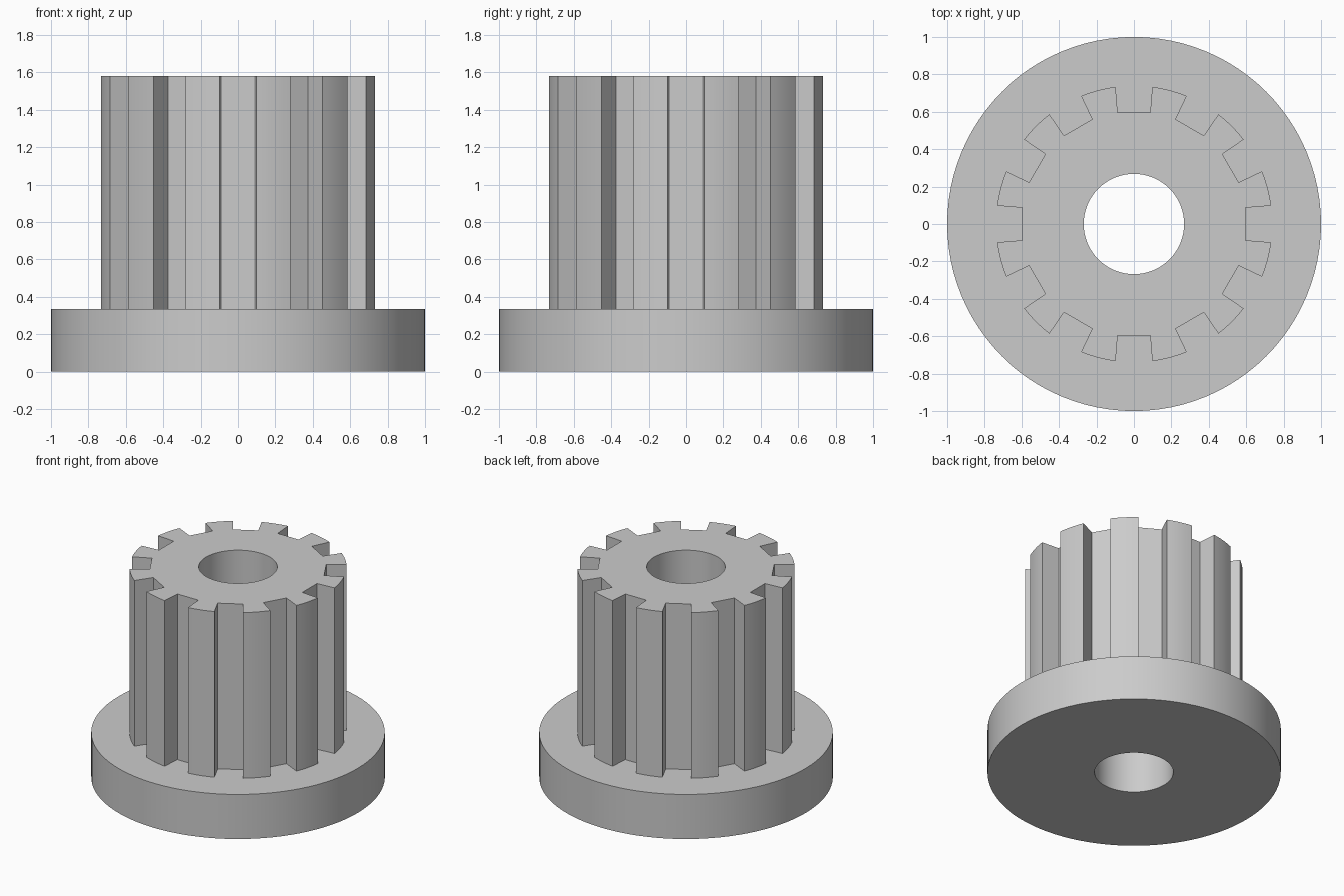
import bpy
import bmesh
from math import cos, sin, radians, pi

cube = bpy.data.objects.get("Cube")
if cube:
    bpy.data.objects.remove(cube, do_unlink=True)

TEETH = 12
BORE_R, FLANGE_R, TIP_R = 0.268, 1.0, 0.74
FLOOR_X, FLOOR_HALF = 0.596, 0.087
FLANGE_Z, TOP_Z = 0.335, 1.58


def circle(radius, count=96):
    return [(radius * cos(2 * pi * i / count), radius * sin(2 * pi * i / count))
            for i in range(count)]


def spline_outline():
    """Flat-bottomed grooves between teeth with rounded tips."""
    points = []
    for i in range(TEETH):
        turn = 2 * pi * i / TEETH
        for y in (-FLOOR_HALF, FLOOR_HALF):
            points.append((FLOOR_X * cos(turn) - y * sin(turn),
                           FLOOR_X * sin(turn) + y * cos(turn)))
        for k in range(6):
            a = turn + radians(7.6 + 14.8 * k / 5)
            points.append((TIP_R * cos(a), TIP_R * sin(a)))
    return points


bm = bmesh.new()


def ring(points, z):
    verts = [bm.verts.new((x, y, z)) for x, y in points]
    edges = [bm.edges.new((v, verts[i - 1])) for i, v in enumerate(verts)]
    return verts, edges


def wall(low, high):
    for i in range(len(low[0])):
        bm.faces.new((low[0][i - 1], low[0][i], high[0][i], high[0][i - 1]))


def cap(outer, inner):
    bmesh.ops.triangle_fill(bm, edges=outer[1] + inner[1], use_beauty=True)


# Flange, splined hub and through bore as one closed body
bore_low, bore_high = ring(circle(BORE_R), 0), ring(circle(BORE_R), TOP_Z)
rim_low, rim_high = ring(circle(FLANGE_R), 0), ring(circle(FLANGE_R), FLANGE_Z)
hub_low, hub_high = ring(spline_outline(), FLANGE_Z), ring(spline_outline(), TOP_Z)
cap(rim_low, bore_low)
cap(rim_high, hub_low)
cap(hub_high, bore_high)
wall(rim_low, rim_high)
wall(hub_low, hub_high)
wall(bore_low, bore_high)
bmesh.ops.recalc_face_normals(bm, faces=bm.faces[:])

mesh = bpy.data.meshes.new("splined_hub")
bm.to_mesh(mesh)
bm.free()
hub = bpy.data.objects.new("splined_hub", mesh)
bpy.context.collection.objects.link(hub)

# Plain grey
grey = bpy.data.materials.new("plain_grey")
grey.use_nodes = True
colour = (0.6, 0.6, 0.6, 1)
grey.diffuse_color = colour
grey.node_tree.nodes["Principled BSDF"].inputs["Base Color"].default_value = colour
mesh.materials.append(grey)

# Smooth curved walls, sharp edges
bpy.ops.object.select_all(action='DESELECT')
hub.select_set(True)
bpy.context.view_layer.objects.active = hub
bpy.ops.object.shade_smooth_by_angle(angle=radians(30))
